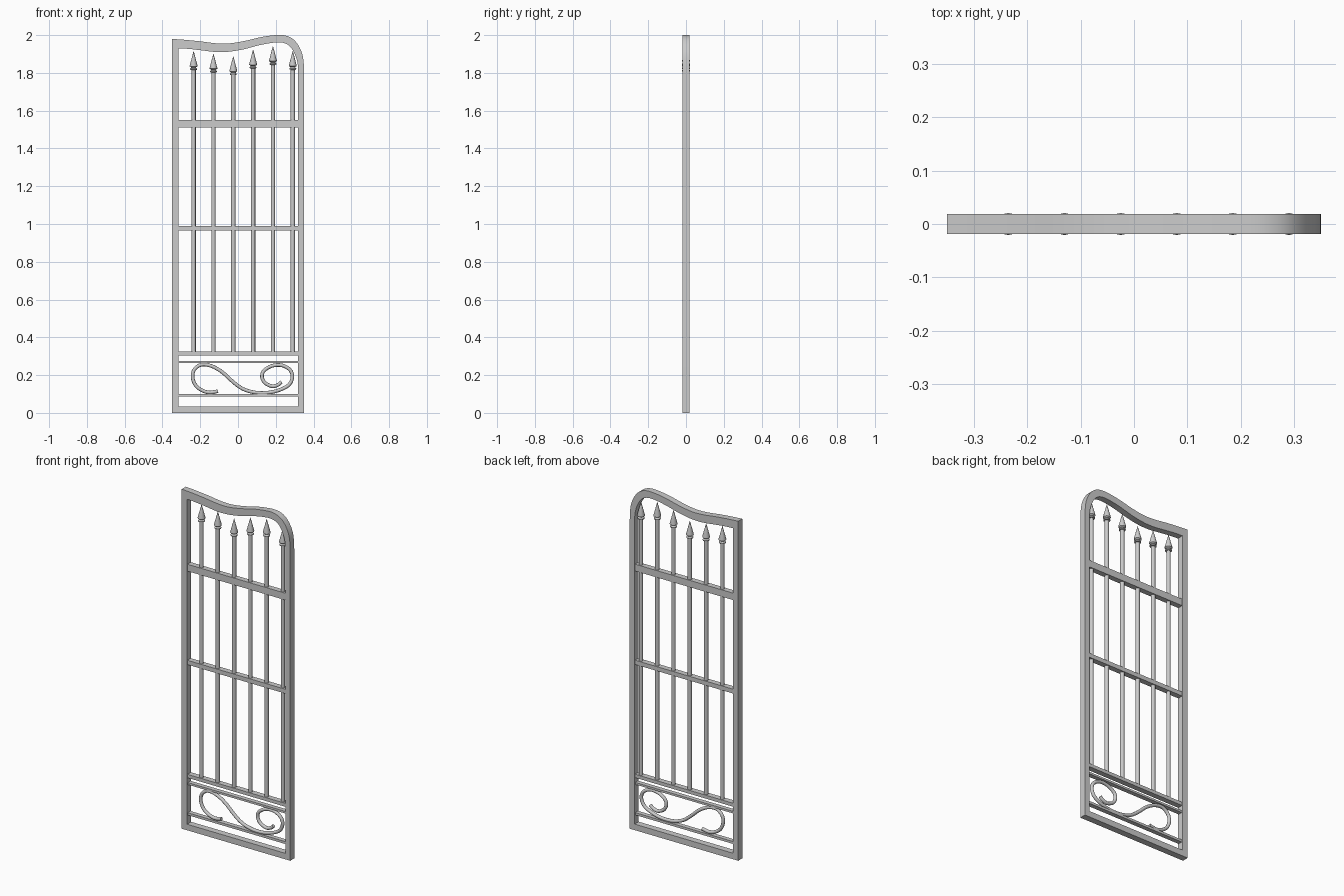
import bpy, bmesh, math
from mathutils import Vector

if "Cube" in bpy.data.objects:
    bpy.data.objects.remove(bpy.data.objects["Cube"])


def finish(name, bm, angle=30):
    bmesh.ops.recalc_face_normals(bm, faces=bm.faces[:])
    me = bpy.data.meshes.new(name)
    bm.to_mesh(me)
    bm.free()
    ob = bpy.data.objects.new(name, me)
    bpy.context.collection.objects.link(ob)
    bpy.ops.object.select_all(action='DESELECT')
    ob.select_set(True)
    bpy.context.view_layer.objects.active = ob
    bpy.ops.object.shade_smooth_by_angle(angle=math.radians(angle))
    return ob


def spline(pts, n):
    """Smooth Catmull-Rom path through 2D points."""
    p = [Vector(q) for q in pts]
    p = [2 * p[0] - p[1]] + p + [2 * p[-1] - p[-2]]
    out = []
    for i in range(1, len(p) - 2):
        a, b, c, d = p[i - 1:i + 3]
        for k in range(n):
            t = k / n
            out.append(0.5 * (2 * b + (c - a) * t + (2 * a - 5 * b + 4 * c - d) * t * t
                              + (3 * b - a - 3 * c + d) * t ** 3))
    return out + [p[-2]]


def box(name, x0, x1, depth, z0, z1):
    bm = bmesh.new()
    bmesh.ops.create_cube(bm, size=1)
    for v in bm.verts:
        v.co = ((x0 + x1) / 2 + v.co.x * (x1 - x0), v.co.y * depth,
                (z0 + z1) / 2 + v.co.z * (z1 - z0))
    return finish(name, bm)


def lathe(name, x, profile, seg):
    """Closed solid turned about a vertical axis; profile = (radius, z)."""
    bm = bmesh.new()
    rings = [[bm.verts.new((x + r * math.cos(2 * math.pi * i / seg),
                            r * math.sin(2 * math.pi * i / seg), z)) for i in range(seg)]
             for r, z in profile]
    for a, b in zip(rings, rings[1:]):
        for i in range(seg):
            j = (i + 1) % seg
            bm.faces.new((a[i], a[j], b[j], b[i]))
    bm.faces.new(rings[0])
    bm.faces.new(rings[-1])
    return finish(name, bm)


# Outer frame with swept top edge
outer = spline([(-.35, 1.98), (-.28, 1.975), (-.2, 1.967), (-.12, 1.957), (-.05, 1.956),
                (.03, 1.968), (.12, 1.989), (.2, 2.0), (.25, 1.998), (.29, 1.98),
                (.32, 1.945), (.34, 1.9), (.348, 1.85), (.35, 1.8)], 4)
inner = spline([(-.315, 1.93), (-.26, 1.927), (-.19, 1.919), (-.12, 1.911), (-.05, 1.912),
                (.03, 1.925), (.11, 1.946), (.18, 1.959), (.23, 1.961), (.265, 1.948),
                (.29, 1.92), (.308, 1.88), (.317, 1.84), (.318, 1.8)], 4)
outer += [Vector((.35, 0)), Vector((-.35, 0))]
inner += [Vector((.318, .035)), Vector((-.315, .035))]
D = 0.0187
bm = bmesh.new()
loops = [[bm.verts.new((p.x, y, p.y)) for p in path]
         for path, y in ((outer, -D), (outer, D), (inner, D), (inner, -D))]
n = len(outer)
for k in range(4):
    a, b = loops[k], loops[(k + 1) % 4]
    for i in range(n):
        j = (i + 1) % n
        bm.faces.new((a[i], a[j], b[j], b[i]))
finish("gate_frame", bm)

# Horizontal rails
for name, z0, z1, depth in (("upper_rail", 1.51, 1.55, .032), ("middle_rail", .965, .99, .032),
                            ("bar_base_rail", .305, .325, .032),
                            ("scroll_top_rail", .264, .276, .026),
                            ("scroll_bottom_rail", .086, .1, .026)):
    box(name, -.32, .322, depth, z0, z1)

# Vertical bars with spear heads
for i, tip in enumerate((1.915, 1.902, 1.888, 1.923, 1.942, 1.916)):
    x = -.235 + .105 * i
    lathe(f"bar_{i + 1}", x, [(.0115, .312), (.0115, tip - .09)], 16)
    lathe(f"spear_head_{i + 1}", x,
          [(.011, tip - .1), (.018, tip - .098), (.0185, tip - .093), (.012, tip - .086),
           (.0205, tip - .08), (.0205, tip - .076), (.0005, tip)], 20)

# S-shaped scroll
path = spline([(-.106, .115), (-.148, .108), (-.185, .117), (-.222, .143), (-.240, .186),
               (-.232, .228), (-.195, .255), (-.143, .249), (-.085, .217), (-.026, .164),
               (.026, .127), (.09, .108), (.158, .107), (.222, .122), (.27, .149),
               (.288, .19), (.275, .228), (.232, .252), (.18, .249), (.137, .223),
               (.127, .19), (.143, .159), (.18, .141), (.211, .148), (.23, .164)], 4)
bm = bmesh.new()
rings = []
for i, p in enumerate(path):
    t = (path[min(i + 1, len(path) - 1)] - path[max(i - 1, 0)]).normalized()
    ring = []
    for k in range(12):
        a = 2 * math.pi * k / 12
        c, s = .0095 * math.cos(a), .0095 * math.sin(a)
        ring.append(bm.verts.new((p.x - t.y * c, s, p.y + t.x * c)))
    rings.append(ring)
for a, b in zip(rings, rings[1:]):
    for k in range(12):
        j = (k + 1) % 12
        bm.faces.new((a[k], a[j], b[j], b[k]))
bm.faces.new(rings[0])
bm.faces.new(rings[-1])
finish("scroll", bm, 40)
